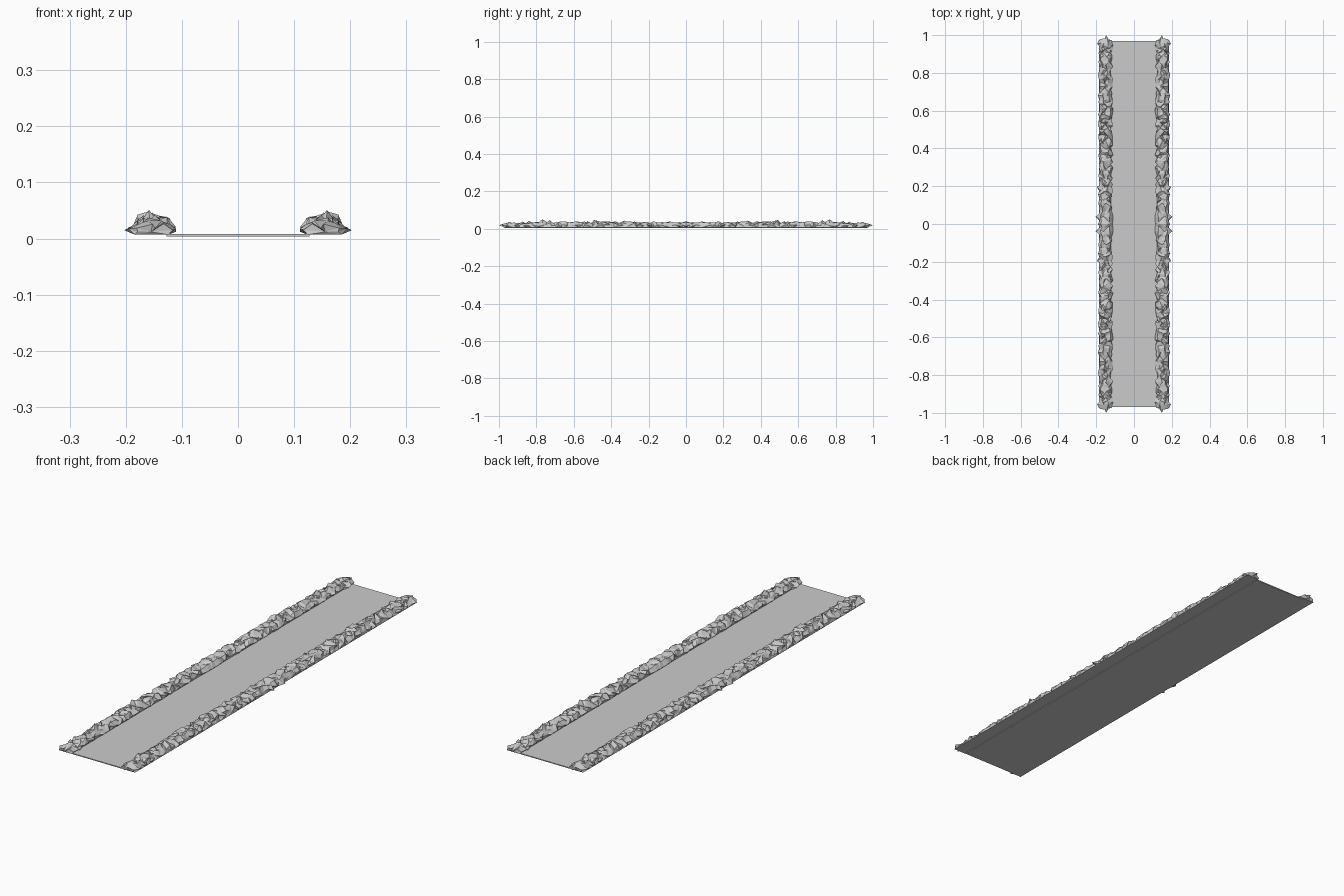
import bpy, bmesh, random, math

if "Cube" in bpy.data.objects:
    bpy.data.objects.remove(bpy.data.objects["Cube"])

random.seed(7)

def make_object(name, bm):
    bmesh.ops.recalc_face_normals(bm, faces=bm.faces)
    me = bpy.data.meshes.new(name)
    bm.to_mesh(me)
    bm.free()
    ob = bpy.data.objects.new(name, me)
    bpy.context.collection.objects.link(ob)
    return ob

# Flat path slab, a few panels wide
bm = bmesh.new()
xs = [-0.127, -0.063, 0, 0.063, 0.127]
rows = [[bm.verts.new((x, y, 0.004)) for x in xs] for y in (-0.97, 0.97)]
faces = [bm.faces.new((rows[0][i], rows[0][i + 1], rows[1][i + 1], rows[1][i])) for i in range(4)]
ext = bmesh.ops.extrude_face_region(bm, geom=faces, use_keep_orig=True)
for v in ext["geom"]:
    if isinstance(v, bmesh.types.BMVert):
        v.co.z = 0.008
make_object("path_slab", bm)

# Jagged rock border: one quarter, a jittered profile swept along y, then mirrored
profile = [(0.124, 0.007), (0.118, 0.018), (0.128, 0.030), (0.143, 0.034),
           (0.159, 0.034), (0.174, 0.030), (0.184, 0.018), (0.184, 0.007)]
bm = bmesh.new()
N, LENGTH = 56, 0.975
step = LENGTH / N
rings = []
for i in range(N + 1):
    t = i / N
    fade = 1 - 0.35 * max(0, (t - 0.75) / 0.25)      # lower towards the ends
    ring = []
    for k, (x, z) in enumerate(profile):
        y = i * step
        base = k in (0, 7)
        if not base:
            x += random.uniform(-0.008, 0.007)
            z = 0.007 + (z - 0.007) * fade + random.uniform(-0.006, 0.007) * (0.6 if k in (1, 6) else 1)
            if random.random() < 0.12 and 2 <= k <= 5:
                z += 0.007
            if random.random() < 0.10 and k == 6:
                x += 0.006
            if 0 < i < N:
                y += random.uniform(-0.4, 0.4) * step
            elif i == N:
                y += random.uniform(-0.004, 0.012)
        ring.append(bm.verts.new((x, y, z)))
    rings.append(ring)
rings[2][6].co.x = 0.203                              # bulge near the middle
rings[2][6].co.z = 0.015
rings[N][3].co.y = 1.0                                # tip at the end
rings[N][3].co.z = 0.018
rings[44][4].co.z = 0.051                             # highest peak
n = len(profile)
for a, b in zip(rings, rings[1:]):
    for k in range(n):
        j = (k + 1) % n
        q = (a[k], a[j], b[j], b[k])
        if k == n - 1:
            bm.faces.new(q)                           # flat underside
        elif random.random() < 0.5:
            bm.faces.new((q[0], q[1], q[2]))
            bm.faces.new((q[0], q[2], q[3]))
        else:
            bm.faces.new((q[0], q[1], q[3]))
            bm.faces.new((q[1], q[2], q[3]))
# Faceted end cap
end = rings[N]
hub = bm.verts.new((0.155, LENGTH + 0.004, 0.012))
for k in range(n):
    bm.faces.new((end[k], end[(k + 1) % n], hub))
border = make_object("rock_border", bm)
m = border.modifiers.new("mirror", 'MIRROR')
m.use_axis = (True, True, False)
m.merge_threshold = 0.0005
